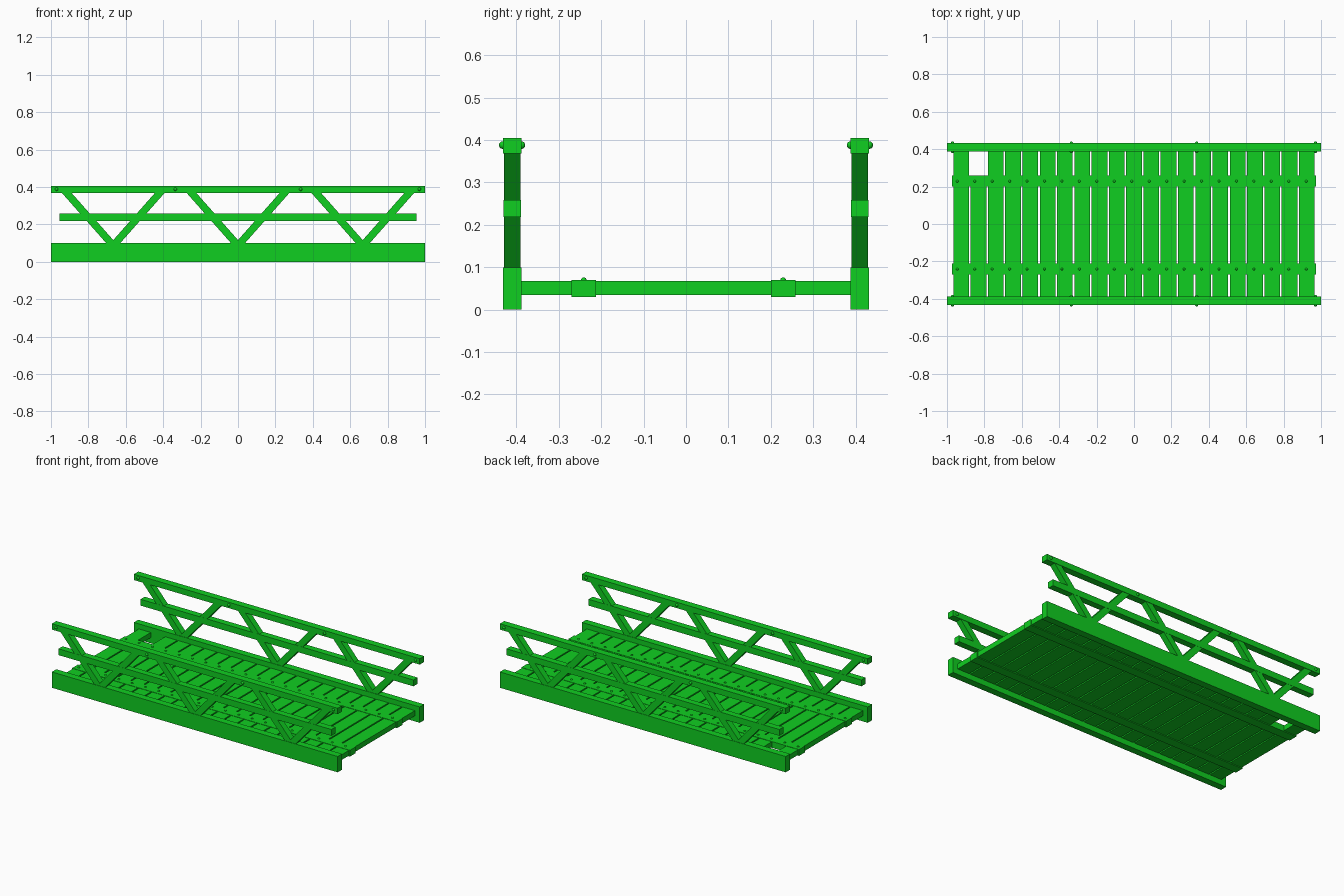
import bpy, bmesh, math
from mathutils import Matrix, Vector

if "Cube" in bpy.data.objects:
    bpy.data.objects.remove(bpy.data.objects["Cube"])

green = bpy.data.materials.new("green_paint")
green.diffuse_color = (0.005, 0.62, 0.015, 1)
green.use_nodes = True
green.node_tree.nodes["Principled BSDF"].inputs["Base Color"].default_value = green.diffuse_color


def finish(bm, name):
    me = bpy.data.meshes.new(name)
    bm.to_mesh(me)
    bm.free()
    me.materials.append(green)
    ob = bpy.data.objects.new(name, me)
    bpy.context.collection.objects.link(ob)
    return ob


def add_box(bm, x, y, z, tilt=0.0):
    """Box from (min, max) ranges, optionally tilted about y."""
    c = Vector((sum(x) / 2, sum(y) / 2, sum(z) / 2))
    size = (x[1] - x[0], y[1] - y[0], z[1] - z[0], 1)
    m = Matrix.Translation(c) @ Matrix.Rotation(tilt, 4, 'Y') @ Matrix.Diagonal(size)
    bmesh.ops.create_cube(bm, size=1, matrix=m)


def box(name, x, y, z):
    bm = bmesh.new()
    add_box(bm, x, y, z)
    return finish(bm, name)


def studs(name, points, r):
    bm = bmesh.new()
    for p in points:
        bmesh.ops.create_uvsphere(bm, u_segments=12, v_segments=8, radius=r,
                                  matrix=Matrix.Translation(p))
    for f in bm.faces:
        f.smooth = True
    return finish(bm, name)


# side trusses
for side, s in (("front", -1), ("back", 1)):
    yc = s * 0.41

    def yr(h):
        return (yc - h, yc + h)

    box(side + "_girder", (-1, 1), yr(0.022), (0, 0.1))
    box(side + "_top_rail", (-1, 1), yr(0.022), (0.368, 0.405))
    box(side + "_middle_rail", (-0.955, 0.955), yr(0.0205), (0.218, 0.258))

    # V-shaped diagonal braces
    bm = bmesh.new()
    for node in (-0.667, 0, 0.667):
        for d in (-1, 1):
            low = Vector((node - d * 0.008, 0, 0.08))
            low.x = node + d * -0.006
            high = Vector((node + d * 0.262, 0, 0.383))
            mid, v = (low + high) / 2, high - low
            half, w = v.length / 2, 0.0195
            add_box(bm, (mid.x - w, mid.x + w), yr(0.0195),
                    (mid.z - half, mid.z + half), math.atan2(v.x, v.z))
    finish(bm, side + "_braces")

    # bolts through the top rail
    studs(side + "_rail_bolts",
          [(x, yc + o, 0.388) for x in (-0.97, -0.335, 0.335, 0.97)
           for o in (-0.022, 0.022)], 0.009)

# deck planks, the second one broken short
bm = bmesh.new()
n, pitch = 21, 1.94 / 21
for i in range(n):
    x = -0.97 + (i + 0.5) * pitch
    add_box(bm, (x - 0.042, x + 0.042), (-0.39, 0.255 if i == 1 else 0.39), (0.035, 0.068))
finish(bm, "deck_planks")

# long battens tying the planks, with nail heads
for name, y in (("front", -0.241), ("back", 0.229)):
    box(name + "_batten", (-0.972, 0.972), (y - 0.029, y + 0.029), (0.03, 0.07))
    studs(name + "_nails", [(-0.945 + i * 0.0933, y, 0.069) for i in range(n)], 0.007)
